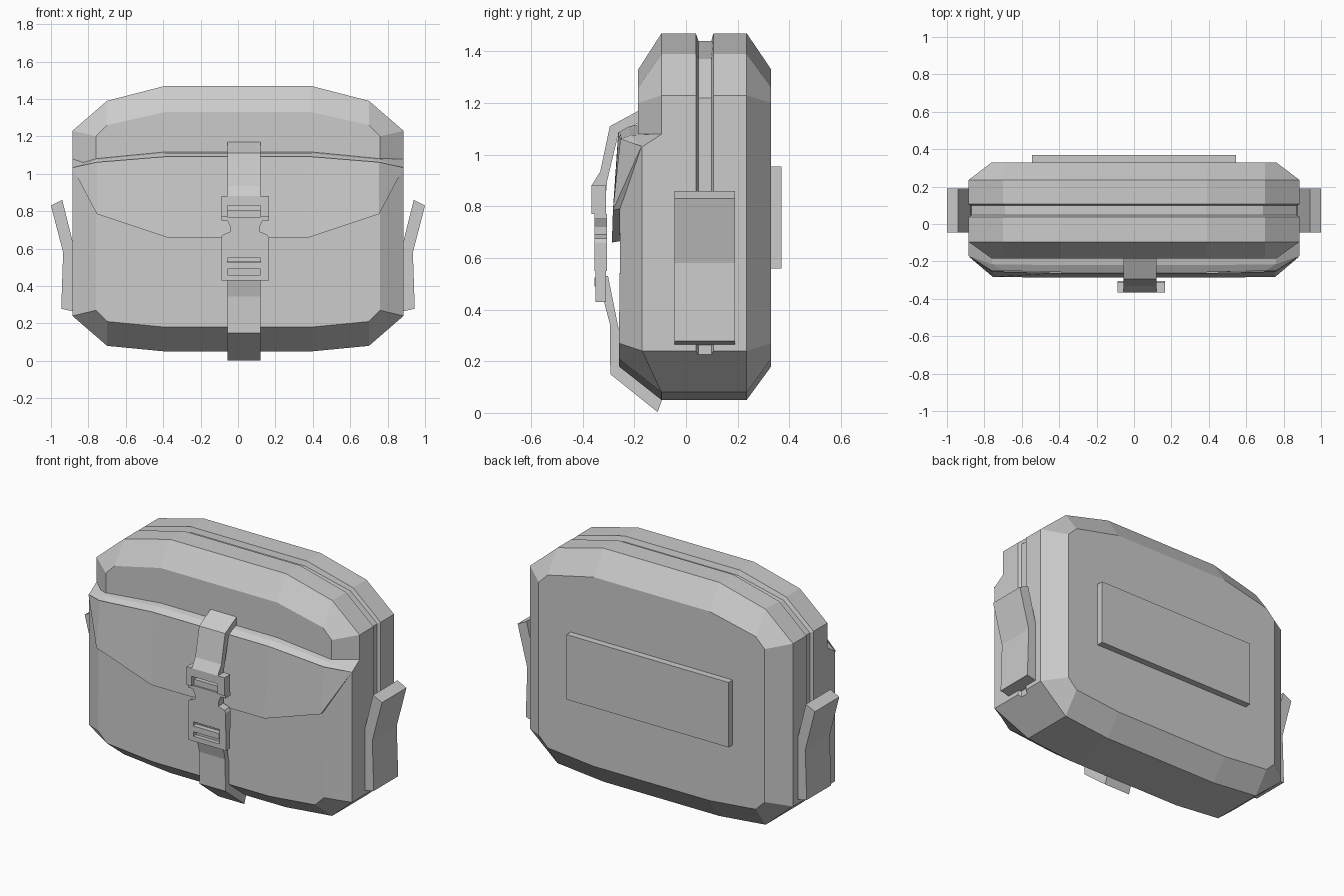
import bpy, bmesh

if "Cube" in bpy.data.objects:
    bpy.data.objects.remove(bpy.data.objects["Cube"])


def make(name, verts, faces):
    bm = bmesh.new()
    vs = [bm.verts.new(v) for v in verts]
    for f in faces:
        bm.faces.new([vs[i] for i in f])
    bmesh.ops.remove_doubles(bm, verts=bm.verts, dist=1e-5)
    bmesh.ops.recalc_face_normals(bm, faces=bm.faces)
    me = bpy.data.meshes.new(name)
    bm.to_mesh(me)
    bm.free()
    ob = bpy.data.objects.new(name, me)
    bpy.context.collection.objects.link(ob)
    return ob


def loft(name, rings, caps=True):
    n = len(rings[0])
    verts = [p for r in rings for p in r]
    faces = []
    for k in range(len(rings) - 1):
        for i in range(n):
            j = (i + 1) % n
            faces.append((k * n + i, k * n + j, (k + 1) * n + j, (k + 1) * n + i))
    if caps:
        faces += [tuple(range(n)), tuple(range((len(rings) - 1) * n, len(rings) * n))]
    return make(name, verts, faces)


def sym(half):
    return half + [(-x, y, z) for x, y, z in reversed(half)]


def at_y(half, y):
    return sym([(x, y, z) for x, z in half])


def strip(name, profile, x0, x1):
    """Extrude a (y, z) profile along x."""
    return loft(name, [[(x, y, z) for y, z in profile] for x in (x0, x1)])


def plate(name, outline, y0, y1):
    """Extrude an (x, z) outline along y."""
    return loft(name, [[(x, y, z) for x, z in outline] for y in (y0, y1)])


def box(name, x0, x1, y0, y1, z0, z1):
    return plate(name, [(x0, z0), (x1, z0), (x1, z1), (x0, z1)], y0, y1)


# Main body with chamfered front and back and a recessed zip groove
full = [(.39, .05), (.70, .08), (.885, .24), (.885, 1.23), (.70, 1.39), (.39, 1.47)]
inset = [(.39, .18), (.70, .21), (.76, .27), (.76, 1.20), (.70, 1.26), (.39, 1.33)]
groove = [(.39, .05), (.70, .08), (.868, .2253), (.868, 1.22), (.69, 1.37), (.385, 1.44)]
loft("bag_body", [at_y(inset, -.185), at_y(full, -.095), at_y(full, .038),
                  at_y(groove, .048), at_y(groove, .098), at_y(full, .106),
                  at_y(full, .235), at_y(inset, .33)])

# Front pocket
back = [(.39, .05), (.70, .08), (.885, .24), (.885, 1.08), (.75, 1.10), (.39, 1.135)]
mid = [(.39, -.095, .05), (.70, -.095, .08), (.885, -.17, .24),
       (.885, -.17, 1.03), (.76, -.215, 1.075), (.39, -.22, 1.11)]
front = [(.39, -.26, .18), (.70, -.26, .21), (.76, -.26, .27),
         (.76, -.25, 1.05), (.70, -.25, 1.062), (.39, -.258, 1.088)]
loft("front_pocket", [at_y(back, -.094), sym(mid), sym(front)])

# Pocket flap: wedge that thickens towards its lower edge
top = [(.387, -.262, 1.092), (.755, -.254, 1.062), (.886, -.172, 1.033)]
low = [(.38, -.287, .66), (.755, -.283, .785), (.886, -.172, 1.033)]
rear = [(.38, -.255, .665), (.755, -.255, .79), (.886, -.172, 1.033)]
rows = [sym(r[::-1]) for r in (top, low, rear)]
verts = [p for r in rows for p in r]
faces = []
for k in (0, 6):
    faces.append((k, k + 1, k + 7) if k == 0 else (6, 7, 13))
    for i in (1, 2, 3):
        faces.append((k + i, k + i + 1, k + i + 7, k + i + 6))
    faces.append((k + 4, k + 5, k + 10))
faces[0] = (0, 1, 7)
make("pocket_flap", verts, faces)

# Padded panel on the back
box("back_panel", -.545, .545, .32, .37, .56, .955)

# Flared tabs on both sides
tab = [(.87, .262), (.945, .278), (.935, .58), (1.0, .83), (.94, .86), (.875, .60)]
for s, side in ((1, "right"), (-1, "left")):
    plate("side_tab_" + side, [(s * x, z) for x, z in tab], -.045, .19)

# Straps running over the flap and under the bag
SX0, SX1 = -.055, .12
strip("upper_strap", [(-.18, 1.172), (-.295, 1.11), (-.332, .935), (-.366, .88), (-.366, .83),
                      (-.312, .83), (-.305, .90), (-.262, 1.08), (-.18, 1.125)], SX0, SX1)
strip("lower_strap", [(-.325, .53), (-.32, .44), (-.295, .345), (-.293, .15), (-.11, .003),
                      (-.093, .05), (-.26, .18), (-.26, .32), (-.302, .53)], SX0, SX1)

# Buckle: notched centre plate with slotted frames above and below
C = .0375
edge = [(.127, .55), (.127, .66), (.118, .675), (.08, .69), (.08, .72), (.095, .75), (.127, .75), (.127, .77)]
plate("buckle_centre", [(C + x, z) for x, z in edge] + [(C - x, z) for x, z in reversed(edge)],
      -.354, -.305)
for i, (x0, x1) in enumerate(((C - .127, SX0), (SX1, C + .127))):
    box("buckle_top_side_%d" % i, x0, x1, -.366, -.31, .77, .88)
    box("buckle_low_side_%d" % i, x0, x1, -.35, -.31, .43, .55)
box("buckle_top_bar", SX0, SX1, -.345, -.31, .77, .805)
box("buckle_low_edge", SX0, SX1, -.35, -.325, .43, .46)
box("buckle_low_bar", SX0, SX1, -.355, -.32, .49, .525)
